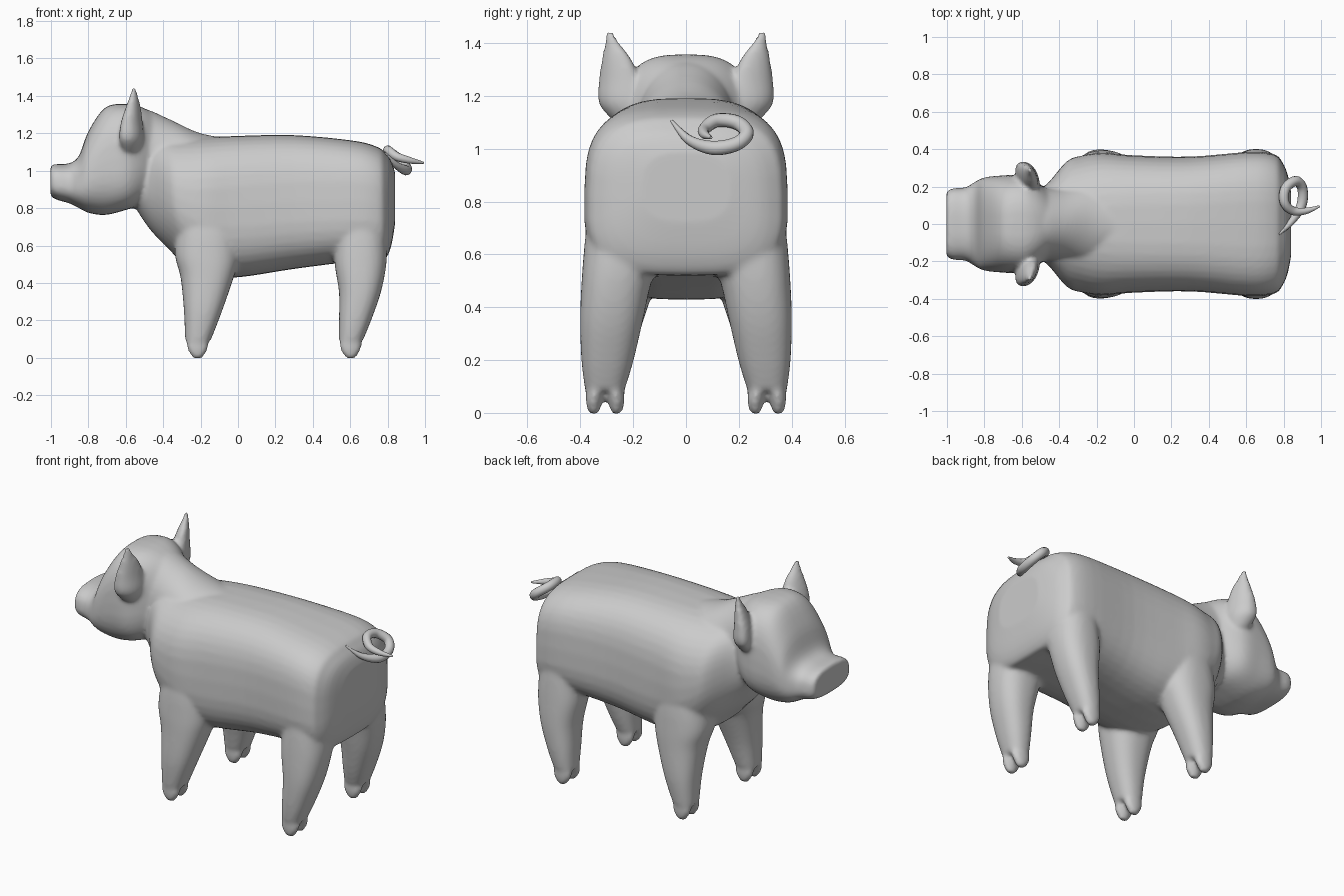
import bpy, bmesh
from math import cos, sin, pi
from mathutils import Vector


def resample(rows, steps=4):
    # Catmull-Rom through the section table
    out = []
    for i in range(len(rows) - 1):
        a, b, c, d = (rows[max(0, i - 1)], rows[i], rows[i + 1],
                      rows[min(len(rows) - 1, i + 2)])
        for k in range(steps):
            t = k / steps
            out.append([0.5 * (2 * q + (r - p) * t + (2 * p - 5 * q + 4 * r - s) * t * t
                               + (3 * q - p - 3 * r + s) * t ** 3)
                        for p, q, r, s in zip(a, b, c, d)])
    return out + [list(rows[-1])]


def spow(v, e):
    return (abs(v) ** (2 / e)) * (1 if v >= 0 else -1)


def loft(bm, sections, n=40):
    # sections: (centre, axis_u, axis_v, exponent, taper) -> closed superellipse skin
    rings = []
    for c, u, v, e, taper in sections:
        ring = []
        for i in range(n):
            a, b = spow(cos(2 * pi * i / n), e), spow(sin(2 * pi * i / n), e)
            ring.append(bm.verts.new(Vector(c) + Vector(u) * a * (1 - taper * b) + Vector(v) * b))
        rings.append(ring)
    faces = [bm.faces.new(rings[0]), bm.faces.new(rings[-1])]
    for a, b in zip(rings, rings[1:]):
        for i in range(n):
            j = (i + 1) % n
            faces.append(bm.faces.new((a[i], a[j], b[j], b[i])))
    bmesh.ops.recalc_face_normals(bm, faces=faces)


def along_x(rows, taper=0):   # x, z bottom, z top, half width, exponent
    return [((x, 0, (lo + hi) / 2), (0, w, 0), (0, 0, (hi - lo) / 2), e, taper)
            for x, lo, hi, w, e in resample(rows)]


def along_z(rows, side, e, shear=0):   # z, x, y, x radius, y radius
    return [((x, side * y, z), (rx, 0, 0), (shear * ry, side * ry, 0), e, 0)
            for z, x, y, rx, ry in resample(rows)]


def make_object(name, bm):
    me = bpy.data.meshes.new(name)
    bm.to_mesh(me)
    bm.free()
    for p in me.polygons:
        p.use_smooth = True
    ob = bpy.data.objects.new(name, me)
    bpy.context.collection.objects.link(ob)
    return ob


bm = bmesh.new()

# Torso
loft(bm, along_x([
    (-0.56, 0.82, 1.2, 0.17, 2.4), (-0.47, 0.685, 1.2, 0.21, 2.2),
    (-0.36, 0.57, 1.18, 0.335, 2.2), (-0.28, 0.49, 1.175, 0.365, 2.4),
    (-0.17, 0.44, 1.178, 0.38, 2.7),
    (0.0, 0.43, 1.186, 0.367, 3.0), (0.3, 0.475, 1.19, 0.36, 3.1),
    (0.62, 0.515, 1.16, 0.385, 3.3), (0.75, 0.52, 1.125, 0.372, 3.3),
    (0.79, 0.53, 1.09, 0.335, 3.3), (0.82, 0.60, 1.05, 0.27, 3.2),
    (0.84, 0.72, 0.99, 0.17, 2.8)], 0.025))

# Crest from the head down to the back
loft(bm, along_x([
    (-0.58, 0.9, 1.335, 0.2, 2.6), (-0.48, 0.85, 1.325, 0.19, 2.3),
    (-0.36, 0.85, 1.272, 0.2, 2.0), (-0.2, 0.85, 1.2, 0.24, 2.0),
    (-0.02, 0.85, 1.17, 0.2, 2.0)], 0.1))

# Head and snout
loft(bm, along_x([
    (-1.003, 0.865, 1.03, 0.172, 2.8), (-0.97, 0.845, 1.035, 0.19, 2.8),
    (-0.9, 0.825, 1.04, 0.195, 2.7), (-0.85, 0.80, 1.08, 0.225, 2.6),
    (-0.8, 0.775, 1.21, 0.248, 2.6), (-0.71, 0.763, 1.338, 0.258, 2.7),
    (-0.6, 0.79, 1.357, 0.26, 3.0), (-0.52, 0.82, 1.342, 0.225, 2.8),
    (-0.44, 0.88, 1.30, 0.16, 2.4)], 0.05))

# Legs
front_leg = [(0.9, -0.16, 0.21, 0.13, 0.13), (0.7, -0.16, 0.225, 0.165, 0.152),
             (0.55, -0.165, 0.243, 0.172, 0.147), (0.43, -0.165, 0.265, 0.142, 0.13),
             (0.25, -0.187, 0.295, 0.102, 0.103), (0.1, -0.213, 0.306, 0.07, 0.078),
             (0.085, -0.216, 0.307, 0.064, 0.072)]
rear_leg = [(0.85, 0.65, 0.21, 0.14, 0.15), (0.65, 0.655, 0.23, 0.142, 0.153),
            (0.5, 0.655, 0.262, 0.138, 0.133), (0.35, 0.652, 0.282, 0.112, 0.119),
            (0.2, 0.626, 0.297, 0.086, 0.099), (0.1, 0.605, 0.306, 0.066, 0.078),
            (0.085, 0.602, 0.307, 0.061, 0.072)]
ear = [(1.1, -0.57, 0.22, 0.04, 0.05), (1.17, -0.57, 0.25, 0.06, 0.08),
       (1.26, -0.568, 0.253, 0.052, 0.077), (1.34, -0.56, 0.263, 0.036, 0.056),
       (1.40, -0.557, 0.28, 0.02, 0.028), (1.445, -0.556, 0.29, 0.01, 0.012)]
toe = [(0.14, 0.04, 0.025), (0.08, 0.06, 0.034), (0.04, 0.052, 0.03),
       (0.015, 0.038, 0.025), (-0.004, 0.022, 0.018)]
for side in (1, -1):
    loft(bm, along_z(ear, side, 2.2, -0.3), 24)          # ears
    for leg in (front_leg, rear_leg):
        loft(bm, along_z(leg, side, 2.4))
        for off in (-0.045, 0.041):                      # cloven toes
            loft(bm, along_z([(z, leg[-1][1], 0.308 + off * (0.7 + 0.3 * min(1, (0.14 - z) * 10)),
                               rx, ry) for z, rx, ry in toe], side, 2), 20)

# Fuse into one smooth skin
body = make_object("pig_body", bm)
rem = body.modifiers.new("fuse", 'REMESH')
rem.mode = 'VOXEL'
rem.voxel_size = 0.012
rem.use_smooth_shade = True
sm = body.modifiers.new("soften", 'SMOOTH')
sm.factor = 0.5
sm.iterations = 8

# Curly tail
path = [(0.775, -0.055, 1.105, 0.2), (0.84, 0.01, 1.035, 0.65), (0.895, 0.1, 1.003, 1),
        (0.9, 0.19, 1.018, 1), (0.865, 0.23, 1.06, 1), (0.81, 0.19, 1.10, 1),
        (0.805, 0.115, 1.107, 0.95), (0.85, 0.07, 1.075, 0.85),
        (0.92, 0.07, 1.055, 0.65), (0.993, 0.095, 1.042, 0.2)]
cu = bpy.data.curves.new("tail", 'CURVE')
cu.dimensions = '3D'
cu.bevel_depth = 0.027
cu.bevel_resolution = 4
cu.use_fill_caps = True
pts = resample(path, 6)
sp = cu.splines.new('POLY')
sp.points.add(len(pts) - 1)
for p, (x, y, z, r) in zip(sp.points, pts):
    p.co = (x, y, z, 1)
    p.radius = r
sp.use_smooth = True
bpy.context.collection.objects.link(bpy.data.objects.new("tail", cu))
